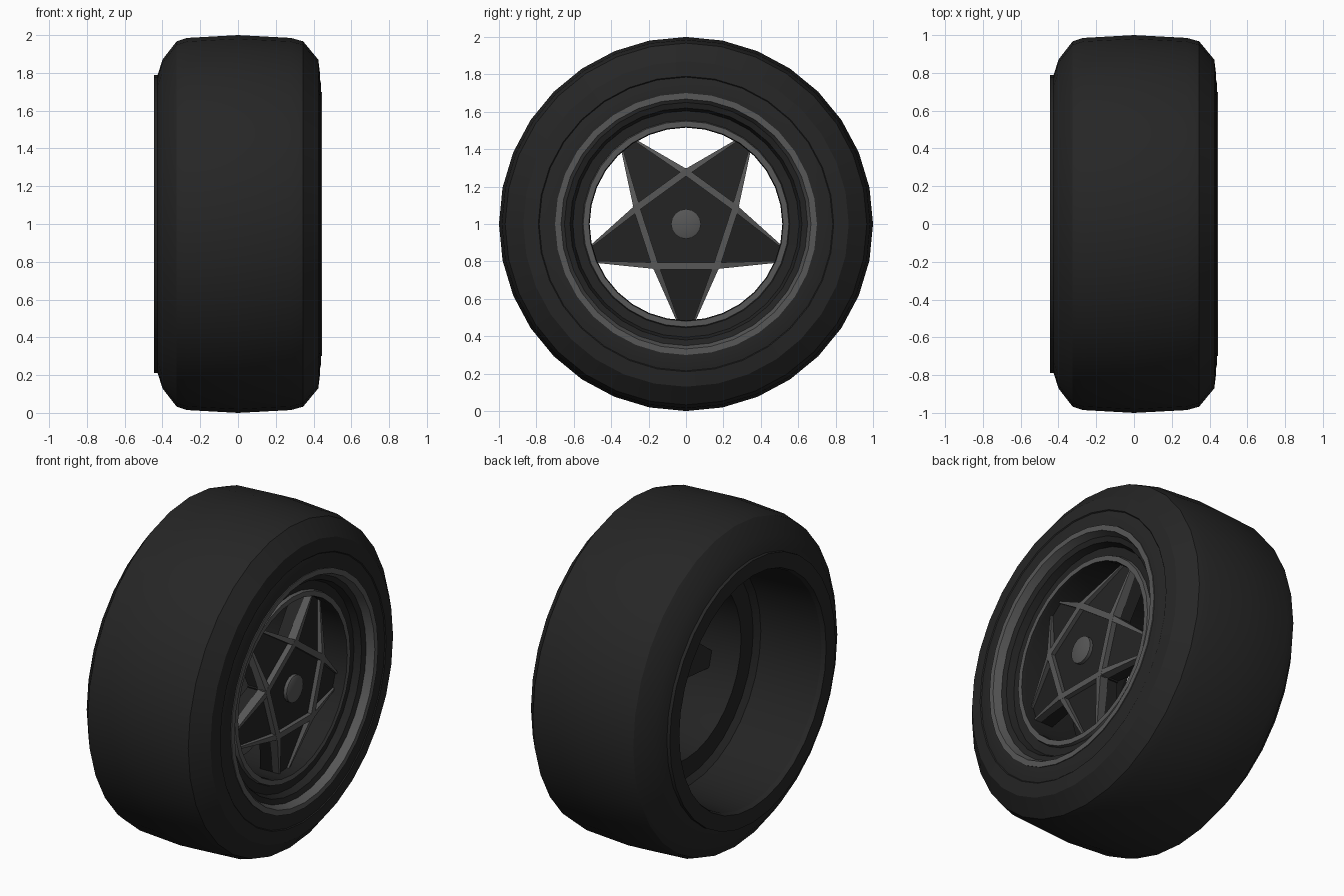
import bpy, bmesh, math

if "Cube" in bpy.data.objects:
    bpy.data.objects.remove(bpy.data.objects["Cube"])

def material(name, v):
    m = bpy.data.materials.new(name)
    m.diffuse_color = (v, v, v, 1)
    m.use_nodes = True
    m.node_tree.nodes["Principled BSDF"].inputs["Base Color"].default_value = m.diffuse_color
    return m

RUBBER = material("black_rubber", 0.019)
DARK = material("dark_metal", 0.017)
GREY = material("grey_metal", 0.095)

def finish(bm, name, mats, smooth=None):
    me = bpy.data.meshes.new(name)
    bm.to_mesh(me)
    bm.free()
    for m in mats:
        me.materials.append(m)
    ob = bpy.data.objects.new(name, me)
    bpy.context.collection.objects.link(ob)
    if smooth:
        bpy.ops.object.select_all(action='DESELECT')
        ob.select_set(True)
        bpy.context.view_layer.objects.active = ob
        bpy.ops.object.shade_smooth_by_angle(angle=math.radians(smooth))
    return ob

def lathe(name, profile, mats, n=32, seg_mat=()):
    """Spin (x, radius) points round the x axis at z = 1."""
    bm = bmesh.new()
    rings = [[bm.verts.new((x, r * math.cos(2 * math.pi * j / n), 1 + r * math.sin(2 * math.pi * j / n)))
              for j in range(n)] for x, r in profile]
    for i in range(len(rings) - 1):
        a, b = rings[i], rings[i + 1]
        for j in range(n):
            k = (j + 1) % n
            f = bm.faces.new((a[j], a[k], b[k], b[j]))
            f.material_index = 1 if i in seg_mat else 0
    return finish(bm, name, mats, 30)

def prism(bm, angle, pts):
    """Block from (along, across, front x, back x) points, turned to an angle."""
    c, s = math.cos(angle), math.sin(angle)
    def v(a, t, x):
        return bm.verts.new((x, a * c - t * s, 1 + a * s + t * c))
    front = [v(a, t, f) for a, t, f, b in pts]
    back = [v(a, t, b) for a, t, f, b in pts]
    faces = [bm.faces.new(front), bm.faces.new(back[::-1])]
    for i in range(len(pts)):
        j = (i + 1) % len(pts)
        faces.append(bm.faces.new((front[j], front[i], back[i], back[j])))
    bmesh.ops.recalc_face_normals(bm, faces=faces)

# Tyre
lathe("tyre", [(-0.42, 0.69), (-0.445, 0.70), (-0.445, 0.79), (-0.425, 0.79), (-0.40, 0.87),
               (-0.325, 0.967), (-0.27, 0.985), (0, 1.0), (0.28, 0.985), (0.345, 0.967),
               (0.425, 0.87), (0.435, 0.79), (0.43, 0.785), (0.44, 0.74), (0.44, 0.70)], [RUBBER])

# Rim: grey outer lip, dark step, grey inner lip, barrel open at the back
lathe("rim", [(0.42, 0.70), (0.445, 0.70), (0.445, 0.668), (0.40, 0.65), (0.39, 0.62),
              (0.35, 0.605), (0.345, 0.555), (0.365, 0.55), (0.365, 0.52), (0.345, 0.515),
              (0.0, 0.525), (0.0, 0.64), (-0.03, 0.67), (-0.42, 0.69)],
      [DARK, GREY], seg_mat=(0, 1, 2, 6, 7))

ANGLES = [math.radians(54 + 72 * k) for k in range(5)]
T36 = math.tan(math.radians(36))

# Star arms sloping back towards the barrel
bm = bmesh.new()
for a in ANGLES:
    prism(bm, a, [(0.235, -0.168, 0.355, 0.26), (0.525, -0.045, 0.295, 0.18),
                  (0.525, 0.045, 0.295, 0.18), (0.235, 0.168, 0.355, 0.26)])
finish(bm, "star_arms", [DARK])

# Central five-sided plate
bm = bmesh.new()
r = 0.24 / math.cos(math.radians(36))
prism(bm, 0, [(r * math.cos(a + math.radians(36)), r * math.sin(a + math.radians(36)), 0.36, 0.26)
              for a in ANGLES])
finish(bm, "centre_plate", [DARK])

# Raised five-sided frame and tapering ribs along the arm edges
bm = bmesh.new()
for a in ANGLES:
    i, o = 0.207, 0.243
    prism(bm, a, [(i, -i * T36, 0.385, 0.35), (o, -o * T36, 0.385, 0.35),
                  (o, o * T36, 0.385, 0.35), (i, i * T36, 0.385, 0.35)])
    for s in (-1, 1):
        prism(bm, a, [(0.24, s * 0.174, 0.385, 0.33), (0.515, s * 0.052, 0.31, 0.27),
                      (0.515, s * 0.040, 0.31, 0.27), (0.24, s * 0.138, 0.385, 0.33)])
finish(bm, "star_ribs", [GREY])

# Hub cap
lathe("hub_cap", [(0.385, 0.001), (0.385, 0.07), (0.38, 0.08), (0.34, 0.08)][::-1], [GREY], n=16)
